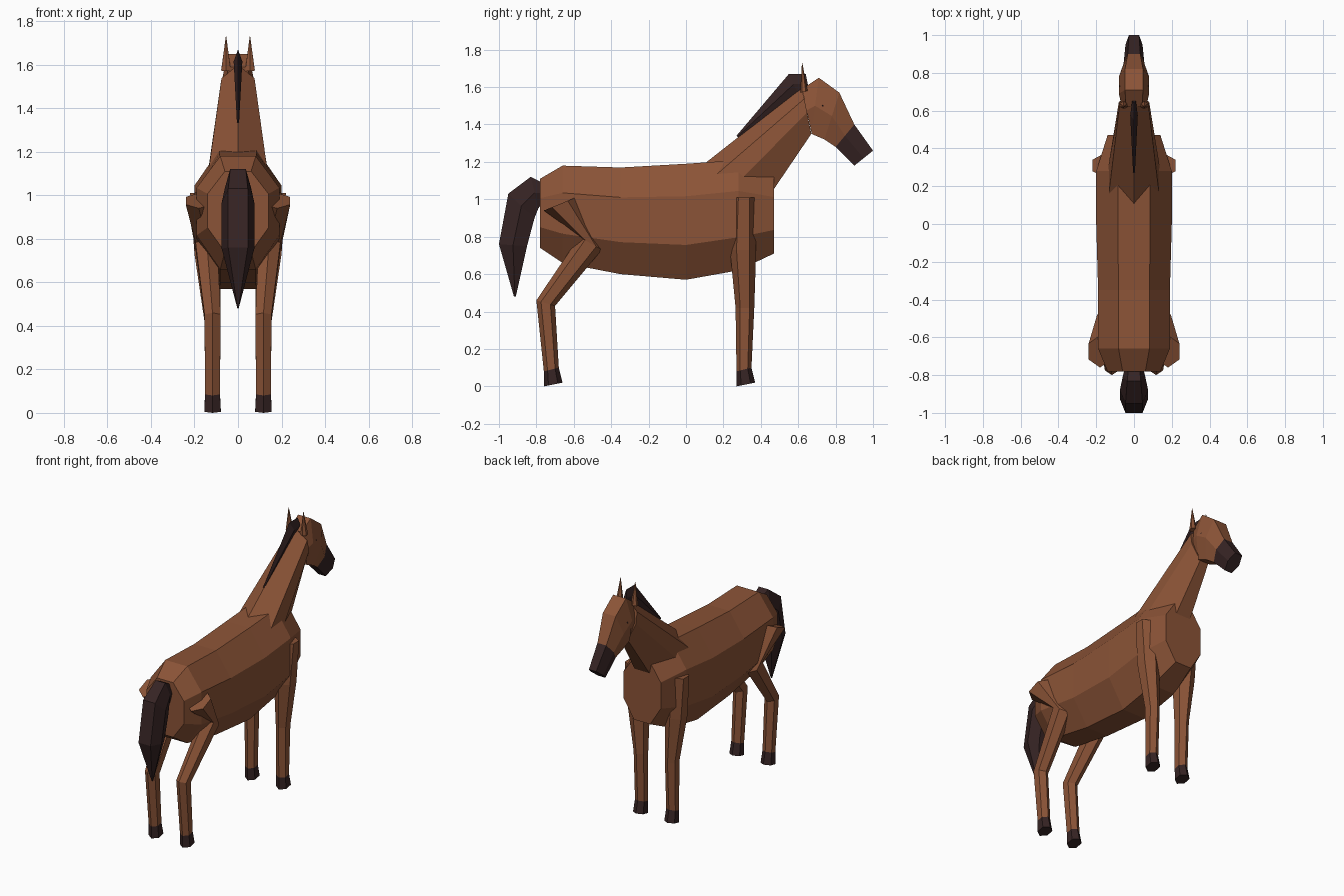
import bpy, bmesh
from mathutils import Vector

default_cube = bpy.data.objects.get("Cube")
if default_cube:
    bpy.data.objects.remove(default_cube, do_unlink=True)


def make_material(name, red, green, blue):
    material = bpy.data.materials.new(name)
    material.use_nodes = True
    color = (red, green, blue, 1)
    material.diffuse_color = color
    shader = material.node_tree.nodes["Principled BSDF"]
    shader.inputs["Base Color"].default_value = color
    return material


COAT = make_material("chestnut brown", .26, .088, .038)
DARK = make_material("dark brown", .036, .017, .017)

# Half cross-sections: (fraction from start to end, fraction of half width)
BARREL = (0, .43), (.28, 1), (.7, 1), (1, .43)
CREST = (0, 0), (.25, .95), (.55, 1), (1, .4)
ROUND = (0, .6), (.5, 1), (1, .6)
BLADE = (0, 0), (.5, 1), (1, 0)
LIMB = (0, 0), (.25, 1), (.75, 1), (1, 0)


def section(outline, start, end, width, center=0):
    """Ring mirrored about a line between two (y, z) points."""
    start, end = Vector(start), Vector(end)
    half = [(width * across, *start.lerp(end, along)) for along, across in outline]
    mirrored = [(-x, y, z) for x, y, z in reversed(half) if x > 0]
    return [(center + x, y, z) for x, y, z in half + mirrored]


def loft(name, outline, stages, color=COAT, dark_tip=False):
    """Skin a part through its sections; the last band may be dark."""
    bm = bmesh.new()
    rings = [[bm.verts.new(point) for point in section(outline, *stage)]
             for stage in stages]
    bm.faces.new(rings[0])
    for near, far in zip(rings, rings[1:]):
        for i in range(len(near)):
            face = bm.faces.new((near[i - 1], near[i], far[i], far[i - 1]))
            face.material_index = int(dark_tip and far is rings[-1])
    bm.faces.new(rings[-1]).material_index = int(dark_tip)
    bmesh.ops.recalc_face_normals(bm, faces=bm.faces)
    mesh = bpy.data.meshes.new(name)
    bm.to_mesh(mesh)
    bm.free()
    mesh.materials.append(color)
    if dark_tip:
        mesh.materials.append(DARK)
    part = bpy.data.objects.new(name, mesh)
    bpy.context.collection.objects.link(part)


def upright(y, top, bottom, width):
    """Vertical stage of the barrel."""
    return (y, top), (y, bottom), width


def foot(y, center):
    """Fetlock and sole stages shared by all legs."""
    heel, toe = y - .04, y + .04
    return [((heel, .08), (toe, .1), .034, center),
            ((heel, 0), (toe + .02, .02), .038, center)]


# Barrel from rump to chest
loft("body", BARREL, [
    upright(-.78, 1.11, .74, .14),
    upright(-.66, 1.18, .66, .19),
    upright(-.35, 1.17, .6, .19),
    upright(0, 1.19, .57, .2),
    upright(.28, 1.21, .62, .2),
    upright(.47, 1.13, .71, .14),
])

# Neck sunk into the shoulders
loft("neck", CREST, [
    ((.06, 1.16), (.46, 1.04), .14),
    ((.62, 1.6), (.67, 1.35), .08),
])

# Head with dark muzzle
loft("head", ROUND, [
    ((.62, 1.59), (.67, 1.36), .07),
    ((.71, 1.65), (.67, 1.35), .08),
    ((.82, 1.57), (.74, 1.32), .08),
    ((.9, 1.4), (.8, 1.28), .055),
    ((1, 1.26), (.9, 1.18), .045),
], dark_tip=True)

# Mane: thin blade along the crest
loft("mane", BLADE, [
    ((.27, 1.34), (.28, 1.33), .005),
    ((.55, 1.67), (.6, 1.56), .02),
    ((.64, 1.67), (.66, 1.57), .01),
], DARK)

# Tail
loft("tail", ROUND, [
    ((-.77, 1.09), (-.77, .98), .05),
    ((-.83, 1.12), (-.79, .95), .06),
    ((-.95, 1.03), (-.81, .9), .075),
    ((-1, .76), (-.85, .75), .075),
    ((-.92, .48), (-.91, .48), .003),
], DARK)

# Legs, ears and eyes in pairs
for side, sign in (("left", 1), ("right", -1)):
    ankle = sign * .117
    loft(side + "_front_leg", LIMB, [
        ((.25, 1.01), (.37, 1.01), .055, sign * .165),
        ((.235, .73), (.375, .73), .06, sign * .14),
        ((.265, .42), (.365, .42), .037, ankle),
        *foot(.31, ankle),
    ], dark_tip=True)
    loft(side + "_hind_leg", LIMB, [
        ((-.76, .94), (-.59, 1.01), .06, sign * .18),
        ((-.57, .8), (-.45, .73), .05, sign * .145),
        ((-.8, .46), (-.7, .43), .037, ankle),
        *foot(-.72, ankle),
    ], dark_tip=True)
    loft(side + "_ear", LIMB, [
        ((.61, 1.57), (.65, 1.58), .022, sign * .055),
        ((.62, 1.73), (.622, 1.73), .001, sign * .055),
    ])
    bpy.ops.mesh.primitive_ico_sphere_add(
        subdivisions=1, radius=.008, location=(sign * .07, .73, 1.5))
    eye = bpy.context.object
    eye.name = side + "_eye"
    eye.data.materials.append(DARK)
